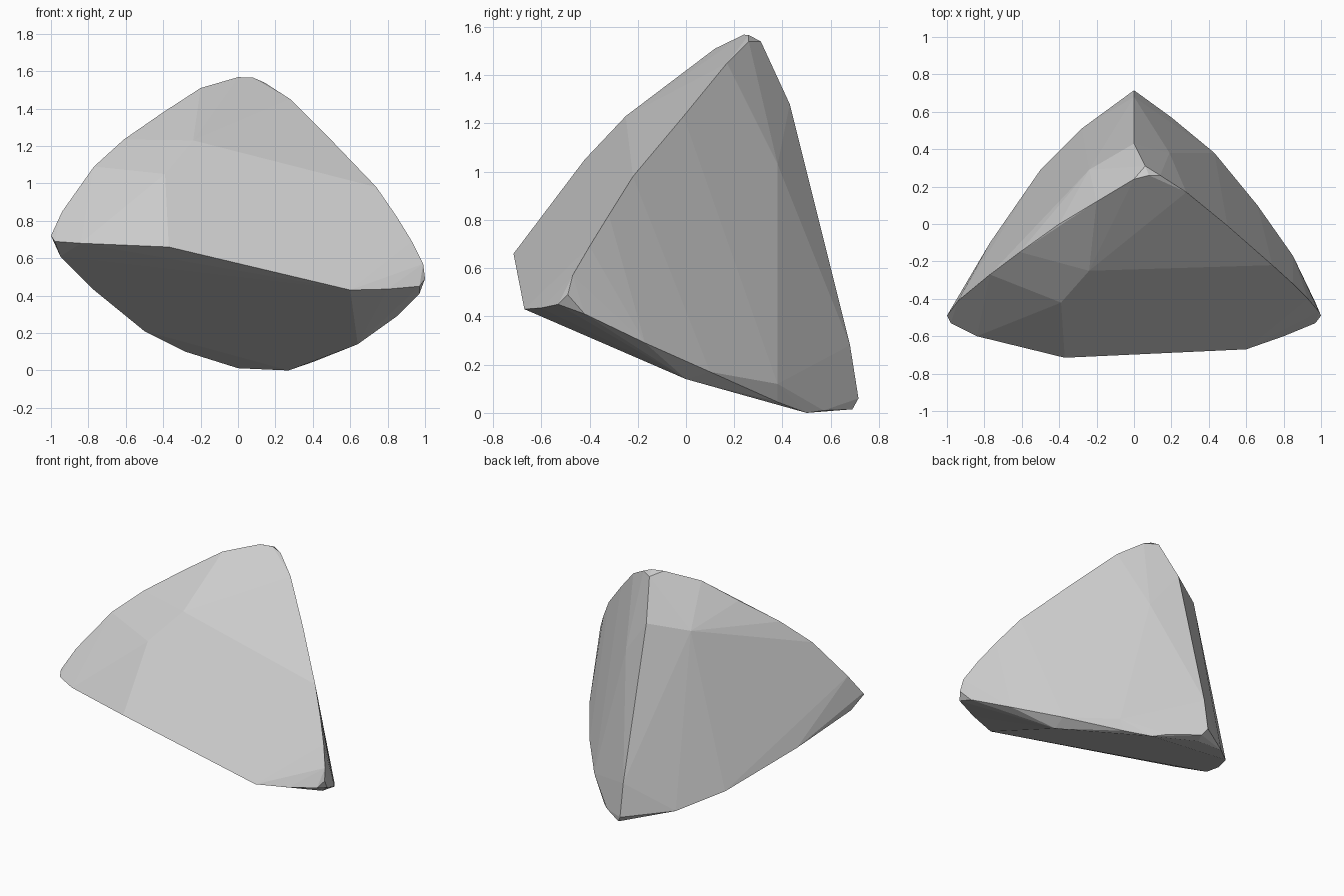
import bpy, bmesh, math

# Ridge lines of a four-cornered rock, listed corner to corner
peak = [(0.0, 0.24, 1.568), (0.08, 0.26, 1.566), (0.14, 0.26, 1.54), (0.06, 0.31, 1.54)]
ridge_left = [(-0.2, 0.12, 1.51), (-0.4, 0.0, 1.38), (-0.61, -0.15, 1.235),
              (-0.77, -0.27, 1.09), (-0.94, -0.41, 0.85)]
ridge_right = [(0.28, 0.17, 1.45), (0.5, -0.01, 1.23), (0.74, -0.22, 0.98),
               (0.85, -0.32, 0.82), (0.93, -0.4, 0.69)]
ridge_back = [(0.03, 0.34, 1.46), (0.0, 0.43, 1.28), (0.0, 0.68, 0.28)]
left_corner = [(-1.0, -0.49, 0.72), (-0.98, -0.53, 0.69), (-0.84, -0.6, 0.68), (-0.95, -0.43, 0.61)]
right_corner = [(0.99, -0.47, 0.57), (1.0, -0.49, 0.49), (0.97, -0.53, 0.45), (0.97, -0.42, 0.41)]
front_lip = [(-0.37, -0.715, 0.66), (0.6, -0.67, 0.43), (0.8, -0.6, 0.435)]
base_left = [(-0.77, -0.1, 0.43), (-0.5, 0.29, 0.21), (-0.28, 0.51, 0.1)]
base_right = [(0.85, -0.17, 0.29), (0.64, 0.0, 0.14), (0.66, 0.1, 0.17),
              (0.43, 0.38, 0.12), (0.4, 0.38, 0.045)]
back_toe = [(0.27, 0.5, 0.0), (0.0, 0.62, 0.012), (0.0, 0.715, 0.06),
            (0.03, 0.69, 0.015), (0.2, 0.57, 0.01)]
# Slight bulges inside the large faces
facets = [(-0.24, -0.25, 1.23), (-0.39, -0.42, 1.05), (-0.24, 0.29, 1.24),
          (-0.23, 0.31, 1.03), (0.19, 0.38, 1.03)]

# Rock: convex skin over the ridges, flat facets
bm = bmesh.new()
for line in (peak, ridge_left, ridge_right, ridge_back, left_corner, right_corner,
             front_lip, base_left, base_right, back_toe, facets):
    for p in line:
        bm.verts.new(p)
res = bmesh.ops.convex_hull(bm, input=bm.verts[:])
bmesh.ops.delete(bm, geom=[v for v in bm.verts if not v.link_faces], context='VERTS')
bmesh.ops.dissolve_limit(bm, angle_limit=math.radians(2), verts=bm.verts[:], edges=bm.edges[:])
bmesh.ops.recalc_face_normals(bm, faces=bm.faces[:])
mesh = bpy.data.meshes.new("rock")
bm.to_mesh(mesh)
bm.free()
rock = bpy.data.objects.new("rock", mesh)
bpy.context.collection.objects.link(rock)
